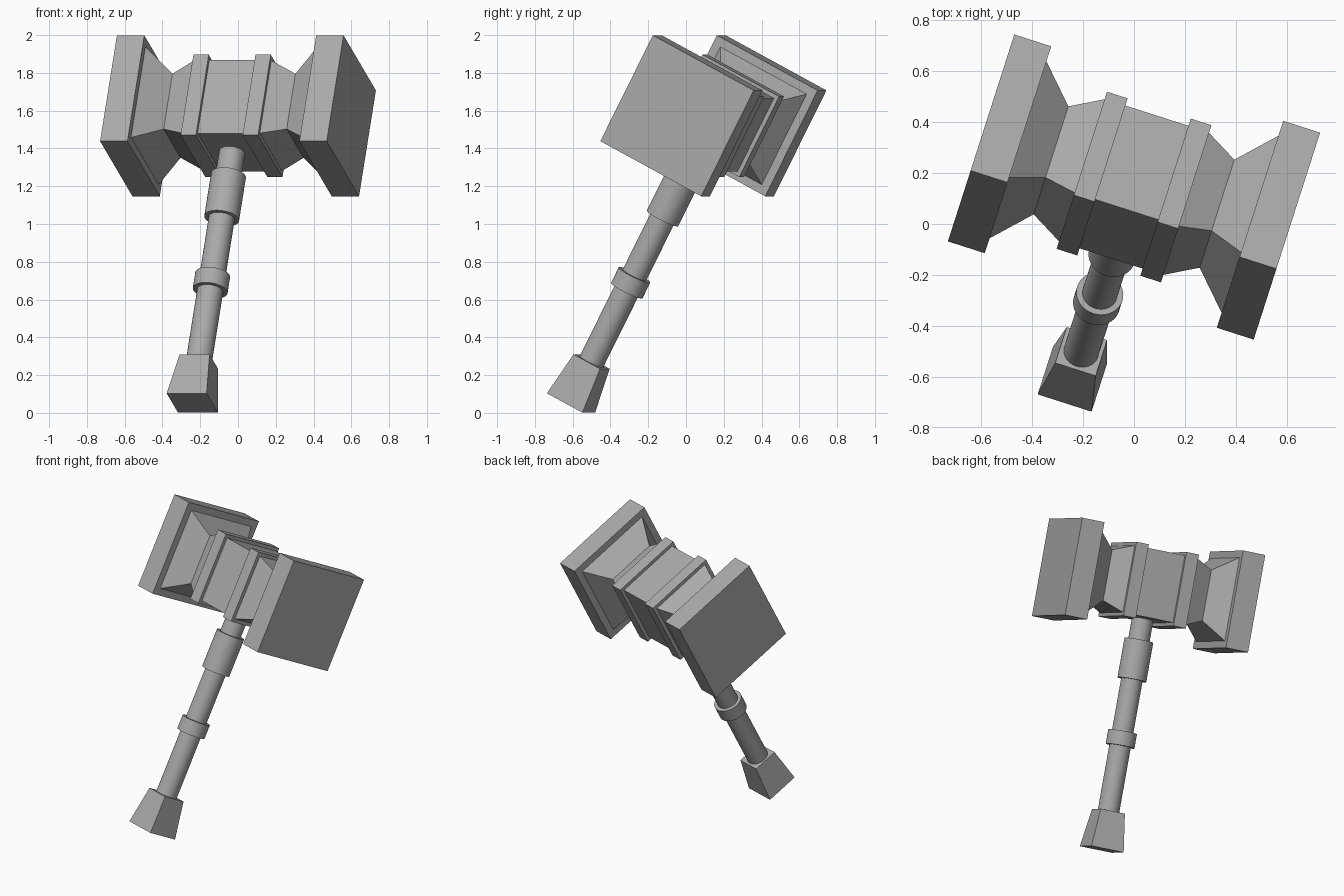
import bpy, bmesh, math
from mathutils import Matrix, Vector

if "Cube" in bpy.data.objects:
    bpy.data.objects.remove(bpy.data.objects["Cube"], do_unlink=True)

# One grey for the whole hammer
grey = bpy.data.materials.new("plain grey")
grey.use_nodes = True
colour = (0.4, 0.4, 0.4, 1)
grey.diffuse_color = colour
grey.node_tree.nodes["Principled BSDF"].inputs["Base Color"].default_value = colour

# Leaning pose: head along local x, handle along local -z
POSE = (Matrix.Translation((0, 0.145, 1.573))
        @ Matrix.Rotation(math.radians(-17.8), 4, 'Z')
        @ Matrix.Rotation(math.radians(-27.5), 4, 'X'))
ALONG_X = Matrix.Rotation(math.pi / 2, 4, 'Y')


def column(name, profile, sides, turn=Matrix()):
    """Stack of (position, half width) rings, square or round, capped at both ends."""
    bm = bmesh.new()
    square = sides == 4
    rings = []
    for pos, half in profile:
        radius = half * math.sqrt(2) if square else half
        ring = []
        for i in range(sides):
            a = 2 * math.pi * (i + 0.5) / sides
            ring.append(bm.verts.new((radius * math.cos(a), radius * math.sin(a), pos)))
        rings.append(ring)
    for low, high in zip(rings, rings[1:]):
        for i in range(sides):
            j = (i + 1) % sides
            bm.faces.new((low[i], low[j], high[j], high[i]))
    bm.faces.new(rings[0])
    bm.faces.new(rings[-1])
    bmesh.ops.recalc_face_normals(bm, faces=bm.faces)
    mesh = bpy.data.meshes.new(name)
    bm.to_mesh(mesh)
    bm.free()
    mesh.materials.append(grey)
    obj = bpy.data.objects.new(name, mesh)
    bpy.context.collection.objects.link(obj)
    obj.matrix_world = POSE @ turn
    if not square:
        bpy.ops.object.select_all(action='DESELECT')
        obj.select_set(True)
        bpy.context.view_layer.objects.active = obj
        bpy.ops.object.shade_smooth_by_angle(angle=math.radians(35))
    return obj


# Head: core, then mirrored band, waist and striking block
column("head_core", [(-0.215, 0.218), (0.215, 0.218)], 4, ALONG_X)
for side, s in (("left", 1), ("right", -1)):
    column(side + "_band", [(s * 0.13, 0.24), (s * 0.215, 0.24)], 4, ALONG_X)
    column(side + "_waist", [(s * 0.215, 0.217), (s * 0.342, 0.165), (s * 0.48, 0.272)],
           4, ALONG_X)
    column(side + "_striking_block", [(s * 0.478, 0.316), (s * 0.63, 0.316)], 4, ALONG_X)

# Handle: shaft, sleeve, collar and tapered pommel
column("handle_shaft", [(-1.47, 0.069), (-0.2, 0.069)], 48)
column("upper_sleeve", [(-0.612, 0.093), (-0.356, 0.093)], 48)
column("grip_collar", [(-1.043, 0.093), (-0.95, 0.093)], 48)
column("pommel", [(-1.714, 0.111), (-1.467, 0.083)], 4)
